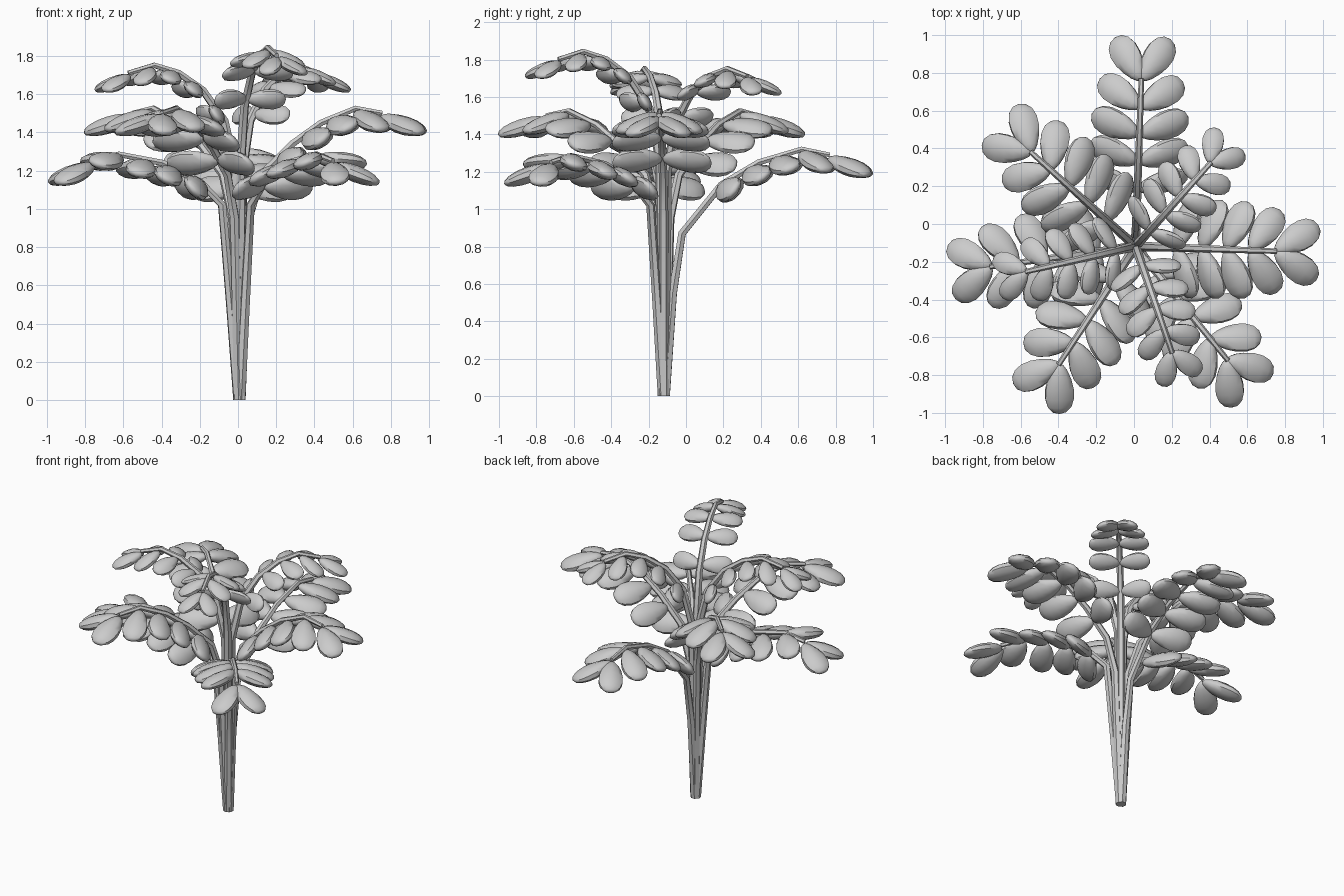
import bpy, bmesh
from math import radians, cos, sin, pi
from mathutils import Vector, Matrix

if "Cube" in bpy.data.objects:
    bpy.data.objects.remove(bpy.data.objects["Cube"])

grey = bpy.data.materials.new("plain_grey")
grey.use_nodes = True
colour = (0.6, 0.6, 0.6, 1)
grey.diffuse_color = colour
grey.node_tree.nodes["Principled BSDF"].inputs["Base Color"].default_value = colour

CENTRE = Vector((0.008, -0.118, 0))
UP = Vector((0, 0, 1))
LEAF_ANGLES = (80, 76, 72, 55, 33)   # spread from the stem, inner to outer


def finish(bm, name):
    mesh = bpy.data.meshes.new(name)
    bm.to_mesh(mesh)
    bm.free()
    mesh.materials.append(grey)
    ob = bpy.data.objects.new(name, mesh)
    bpy.context.collection.objects.link(ob)
    bpy.ops.object.select_all(action='DESELECT')
    bpy.context.view_layer.objects.active = ob
    ob.select_set(True)
    bpy.ops.object.shade_smooth_by_angle(angle=radians(45))


def tube(bm, path, radii, side, sides=6):
    """Sweep a polygon ring along a bent path."""
    rings = []
    for i, p in enumerate(path):
        t = (path[min(i + 1, len(path) - 1)] - path[max(i - 1, 0)]).normalized()
        if i == 0:
            t = UP
        n = side.cross(t)
        rings.append([bm.verts.new(p + radii[i] * (side * cos(a) + n * sin(a)))
                      for a in (2 * pi * k / sides for k in range(sides))])
    for a, b in zip(rings, rings[1:]):
        for k in range(sides):
            j = (k + 1) % sides
            bm.faces.new((a[k], a[j], b[j], b[k]))
    bm.faces.new(rings[0][::-1])
    bm.faces.new(rings[-1])
    bmesh.ops.recalc_face_normals(bm, faces=bm.faces[:])


def leaf(bm, root, along, across, length, width, thick):
    """A puffy teardrop, broad towards its tip."""
    verts = bmesh.ops.create_uvsphere(bm, u_segments=10, v_segments=8, radius=0.5)["verts"]
    normal = across.cross(along)
    for v in verts:
        w = v.co.z
        taper = 0.92 + 0.5 * w
        v.co = (root + along * (w + 0.5) * length
                + across * v.co.x * width * taper + normal * v.co.y * thick)


def at_reach(profile, r):
    """Height and direction of a profile at a distance from the axis."""
    for (r0, z0), (r1, z1) in zip(profile[1:], profile[2:]):
        if r <= r1 + 1e-6:
            break
    return z0 + (z1 - z0) * (r - r0) / (r1 - r0), Vector((r1 - r0, z1 - z0)).normalized()


def frond(name, heading, profile, first, size):
    h = radians(heading)
    out = Vector((cos(h), sin(h), 0))
    side = UP.cross(out)
    place = lambda r, z: CENTRE + out * r + UP * z

    bm = bmesh.new()
    count = len(profile)
    radii = [0.028 - 0.014 * i / (count - 1) for i in range(count)]
    tube(bm, [place(r + 0.007, z) for r, z in profile], radii, side)
    finish(bm, name + "_stem")

    bm = bmesh.new()
    last = profile[-1][0]
    for i, angle in enumerate(LEAF_ANGLES):
        r = first + (last - first) * i / (len(LEAF_ANGLES) - 1)
        z, slope = at_reach(profile, r)
        tangent = out * slope.x + UP * slope.y
        a = radians(angle)
        for s in (-1, 1):
            # Blades hang from the stem along a gently sloping roof plane
            lateral = Matrix.Rotation(-s * radians(16), 3, tangent) @ (side * s)
            along = tangent * cos(a) + lateral * sin(a)
            across = (tangent * sin(a) - lateral * cos(a)) * s
            leaf(bm, place(r, z - 0.02 * size), along, across,
                 0.28 * size, 0.17 * size, 0.09 * size)
    bmesh.ops.recalc_face_normals(bm, faces=bm.faces[:])
    finish(bm, name + "_leaves")


# Lowest ring
frond("low_back_frond", 88, [(0, 0), (0.04, 0.55), (0.09, 0.87), (0.3, 1.13),
      (0.5, 1.25), (0.73, 1.32), (0.88, 1.29)], 0.3, 1)
low = [(0, 0), (0.04, 0.5), (0.085, 1.02), (0.2, 1.14), (0.4, 1.24), (0.63, 1.285), (0.77, 1.25)]
frond("low_front_left_frond", -51, low, 0.2, 0.98)
frond("low_right_frond", 188, low, 0.2, 0.98)

# Middle ring
middle = [(0, 0), (0.04, 0.95), (0.11, 1.18), (0.27, 1.34), (0.42, 1.45), (0.6, 1.525), (0.74, 1.5)]
frond("middle_back_right_frond", 138, middle, 0.2, 1)
frond("middle_left_frond", -2, middle, 0.22, 1)
frond("middle_front_right_frond", 237, middle, 0.2, 1)

# Highest ring
high = [(0, 0), (0.015, 1.2), (0.075, 1.46), (0.19, 1.62), (0.32, 1.71), (0.45, 1.75), (0.59, 1.71)]
top = [(r, z * 1.053) for r, z in high]
frond("high_back_left_frond", 48, high, 0.11, 0.74)
frond("high_right_frond", 193, high, 0.11, 0.74)
frond("high_front_frond", -71, top, 0.11, 0.74)
